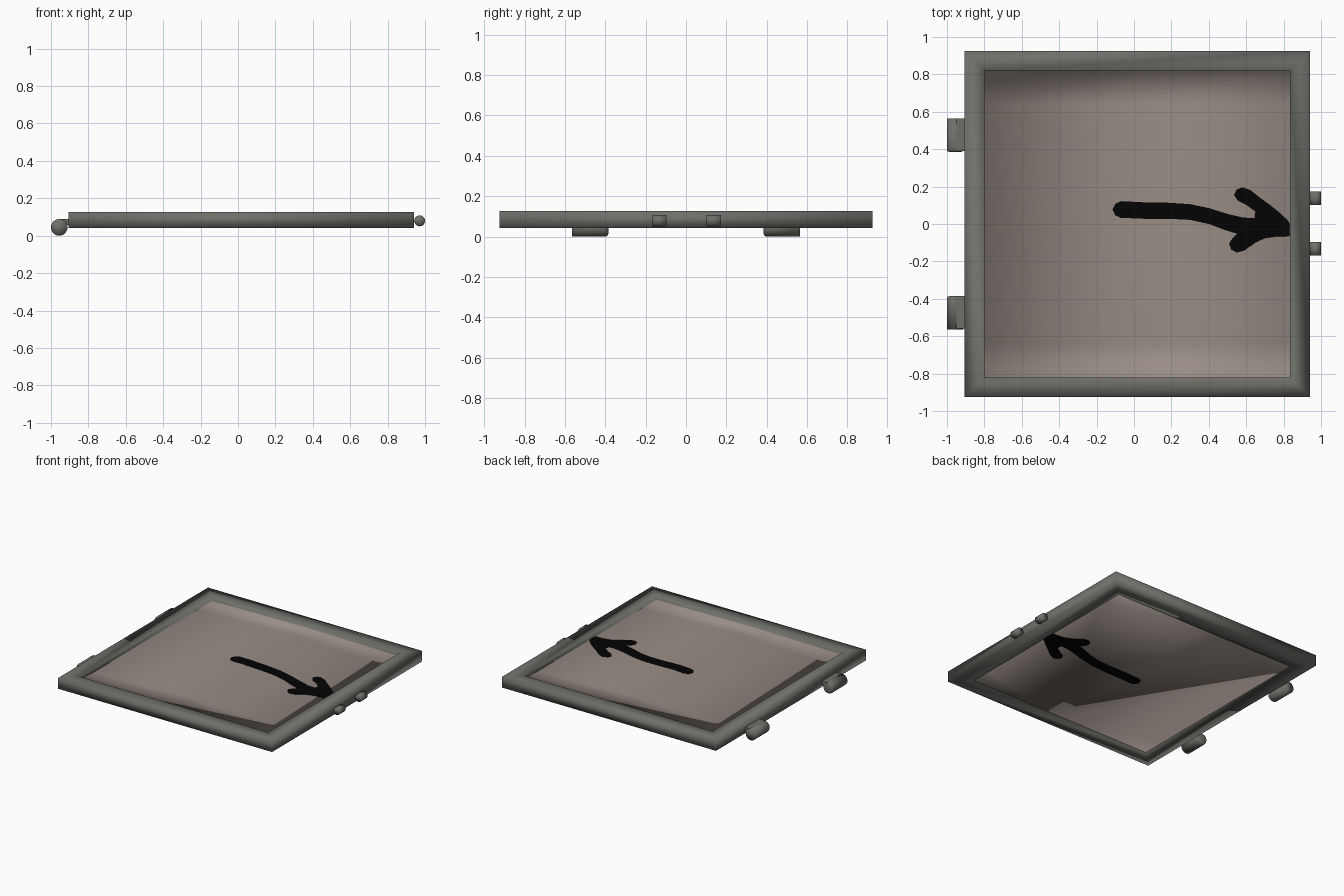
import bpy, bmesh, math
from mathutils import Matrix

if "Cube" in bpy.data.objects:
    bpy.data.objects.remove(bpy.data.objects["Cube"])

MID = 0.0165      # centre line of the panel
X0, X1, Y1, Y2 = -0.803, 0.836, 0.823, 0.64   # panel rim and end-band lines


def material(name, rgb):
    m = bpy.data.materials.new(name)
    m.diffuse_color = (*rgb, 1)
    m.use_nodes = True
    m.node_tree.nodes["Principled BSDF"].inputs["Base Color"].default_value = m.diffuse_color
    return m


METAL = material("grey_green_metal", (0.158, 0.160, 0.143))
PANEL = material("taupe_panel", (0.315, 0.265, 0.236))
BLACK = material("black_paint", (0.001, 0.001, 0.001))


def finish(bm, name, mat, smooth=False, recalc=True):
    if recalc:
        bmesh.ops.recalc_face_normals(bm, faces=bm.faces[:])
    for f in bm.faces:
        f.smooth = f.smooth or smooth
    me = bpy.data.meshes.new(name)
    bm.to_mesh(me)
    bm.free()
    me.materials.append(mat)
    ob = bpy.data.objects.new(name, me)
    bpy.context.collection.objects.link(ob)
    return ob


# Frame: rectangular rings joined into a closed section, softly shaded
def frame():
    bm = bmesh.new()
    rings = []
    for x0, x1, y, z in ((-0.907, 0.942, 0.925, 0.042), (-0.907, 0.942, 0.925, 0.127),
                         (-0.80, 0.833, 0.82, 0.127), (-0.80, 0.833, 0.82, 0.085),
                         (-0.78, 0.813, 0.80, 0.042)):
        rings.append([bm.verts.new(p) for p in
                      ((x0, -y, z), (x1, -y, z), (x1, y, z), (x0, y, z))])
    for i, a in enumerate(rings):
        b = rings[(i + 1) % len(rings)]
        for j in range(4):
            k = (j + 1) % 4
            bm.faces.new((a[j], a[k], b[k], b[j]))
    finish(bm, "frame", METAL, True)


def dome(x):
    """Height of the bulging panel top along x."""
    return 0.119 - 0.028 * abs(x - MID) / (X1 - MID)


# Panel: bulging top, inward-facing rim walls and a flat underside
def panel():
    bm = bmesh.new()
    xs = (X0, MID, X1)
    ys = (-Y1, -Y2, Y2, Y1)
    top = [[bm.verts.new((x, y, dome(x) if abs(y) == Y2 else 0.6 * 0.091 + 0.4 * dome(x)))
            for y in ys] for x in xs]
    for i in range(2):
        for j in range(3):
            bm.faces.new((top[i][j], top[i + 1][j], top[i + 1][j + 1], top[i][j + 1]))
    rim = ([top[i][0] for i in range(3)] + [top[2][j] for j in range(1, 4)]
           + [top[i][3] for i in (1, 0)] + [top[0][j] for j in (2, 1)])
    low = [bm.verts.new((v.co.x, v.co.y, 0.05)) for v in rim]
    n = len(rim)
    for i in range(n):
        k = (i + 1) % n
        bm.faces.new((rim[i], rim[k], low[k], low[i]))
    bm.faces.new(low)
    finish(bm, "panel", PANEL, True, recalc=False)


# Arrow: thin painted plate; the underside carries a mirrored copy
def arrow(name, side, height):
    pts = [(-0.07, 0.122), (0.05, 0.116), (0.18, 0.114), (0.30, 0.106), (0.40, 0.085),
           (0.50, 0.054), (0.58, 0.035), (0.645, 0.03), (0.65, 0.068), (0.60, 0.102),
           (0.555, 0.125), (0.535, 0.155), (0.55, 0.185), (0.58, 0.196), (0.62, 0.182),
           (0.67, 0.142), (0.73, 0.098), (0.78, 0.058), (0.82, 0.02), (0.832, 0.0),
           (0.832, -0.065), (0.76, -0.067), (0.70, -0.075), (0.65, -0.098),
           (0.59, -0.142), (0.55, -0.153), (0.52, -0.137), (0.508, -0.105),
           (0.525, -0.078), (0.55, -0.052), (0.48, -0.03), (0.40, 0.0), (0.30, 0.022),
           (0.18, 0.028), (0.05, 0.028), (-0.07, 0.033), (-0.10, 0.046),
           (-0.115, 0.077), (-0.10, 0.108)]
    bm = bmesh.new()
    f = bm.faces.new([bm.verts.new((x, side * y, 0)) for x, y in pts])
    bmesh.ops.bisect_plane(bm, geom=bm.verts[:] + bm.edges[:] + bm.faces[:],
                           plane_co=(MID, 0, 0), plane_no=(1, 0, 0))
    bmesh.ops.triangulate(bm, faces=bm.faces[:])
    for v in bm.verts:
        v.co.z = height(v.co.x) - 0.002
    res = bmesh.ops.extrude_face_region(bm, geom=bm.faces[:])
    for v in res["geom"]:
        if isinstance(v, bmesh.types.BMVert):
            v.co.z += 0.004
    finish(bm, name, BLACK)


# Round pin lying along y
def pin(name, x, z, r, y0, y1, segs, bevel_y=None):
    bm = bmesh.new()
    bmesh.ops.create_cone(bm, cap_ends=True, segments=segs, radius1=r, radius2=r,
                          depth=y1 - y0,
                          matrix=Matrix.Translation((x, (y0 + y1) / 2, z))
                          @ Matrix.Rotation(math.pi / 2, 4, 'X'))
    if bevel_y is not None:
        edges = [e for e in bm.edges
                 if all(abs(v.co.y - bevel_y) < 1e-4 for v in e.verts)]
        bmesh.ops.bevel(bm, geom=edges, offset=0.014, segments=2, profile=0.5,
                        affect='EDGES')
    finish(bm, name, METAL, True)


# Plate joining a hinge barrel to the frame
def tab(name, y0, y1):
    bm = bmesh.new()
    bmesh.ops.create_cube(bm, size=1, matrix=Matrix.Translation((-0.928, (y0 + y1) / 2, 0.073))
                          @ Matrix.Diagonal((0.05, y1 - y0, 0.03, 1)))
    finish(bm, name, METAL)


frame()
panel()
arrow("arrow_marking_top", 1, dome)
arrow("arrow_marking_underside", -1, lambda x: 0.05)
for side, s in (("back", 1), ("front", -1)):
    # hinges on the left edge
    y0, y1 = sorted((s * 0.385, s * 0.565))
    pin("hinge_barrel_" + side, -0.956, 0.0445, 0.0445, y0, y1, 24, s * 0.385)
    tab("hinge_tab_" + side, y0 + 0.006, y1 - 0.001)
    # catches on the right edge
    c = 0.137 if s > 0 else -0.133
    pin("catch_" + side, 0.971, 0.079, 0.029, c - 0.036, c + 0.036, 20)
